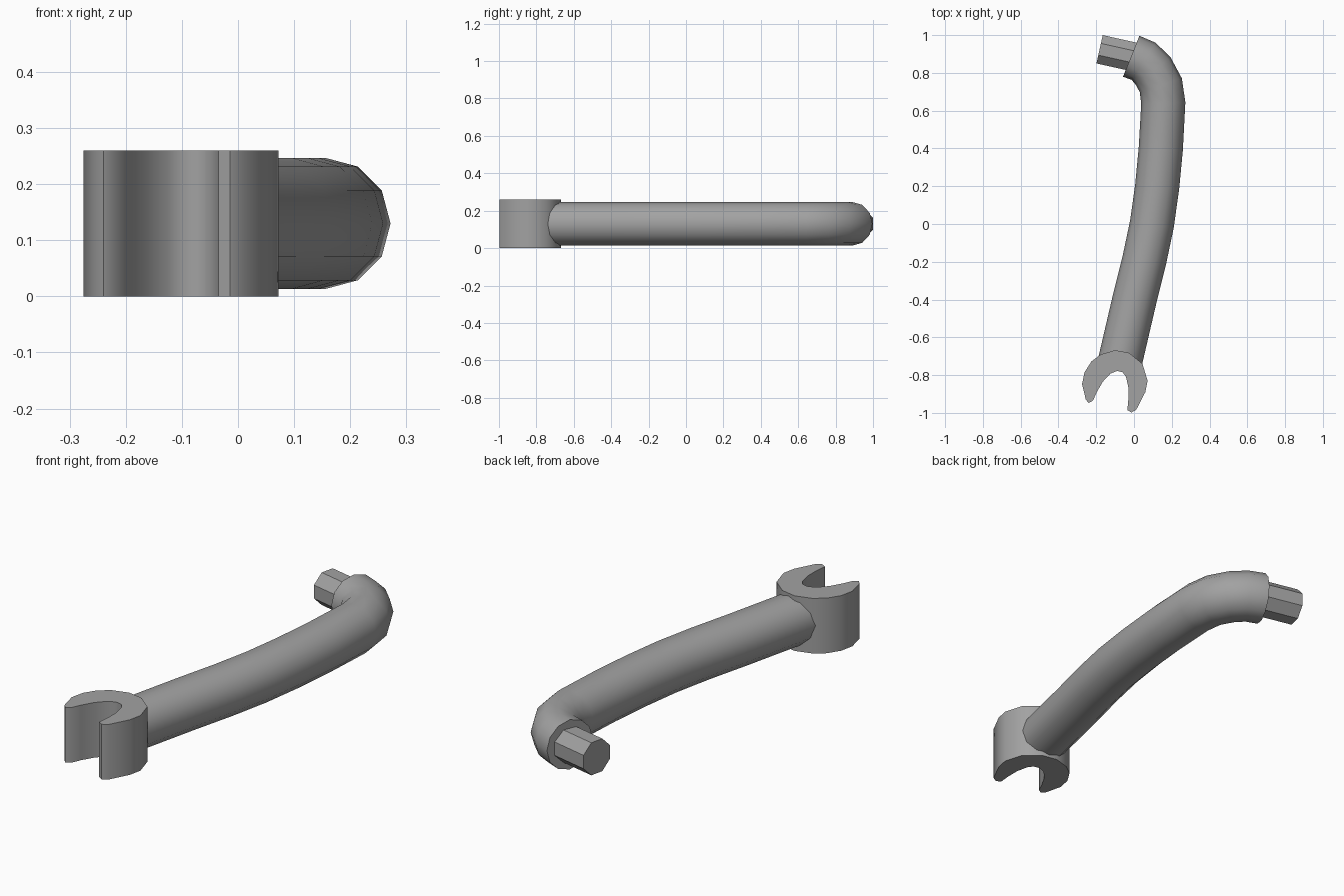
import bpy, bmesh, math
from mathutils import Vector

cube = bpy.data.objects.get("Cube")
if cube:
    bpy.data.objects.remove(cube, do_unlink=True)

grey = bpy.data.materials.new("light_grey")
grey.use_nodes = True
color = (0.36, 0.36, 0.36, 1)
grey.diffuse_color = color
grey.node_tree.nodes["Principled BSDF"].inputs["Base Color"].default_value = color

MID = 0.13  # height of the arm's centre line


def finish(name, bm, angle):
    bmesh.ops.recalc_face_normals(bm, faces=bm.faces)
    mesh = bpy.data.meshes.new(name)
    bm.to_mesh(mesh)
    bm.free()
    mesh.materials.append(grey)
    obj = bpy.data.objects.new(name, mesh)
    bpy.context.collection.objects.link(obj)
    bpy.ops.object.select_all(action="DESELECT")
    obj.select_set(True)
    bpy.context.view_layer.objects.active = obj
    if angle:
        bpy.ops.object.shade_smooth_by_angle(angle=math.radians(angle))
    return obj


def tube(name, path, radius, sides, turn=0, angle=0):
    """Sweep a regular polygon along a level path and cap both ends."""
    bm = bmesh.new()
    pts = [Vector((x, y, MID)) for x, y in path]
    rings = []
    for i, p in enumerate(pts):
        steps = []
        if i > 0:
            steps.append((p - pts[i - 1]).normalized())
        if i < len(pts) - 1:
            steps.append((pts[i + 1] - p).normalized())
        t = sum(steps, Vector()).normalized()
        side = Vector((t.y, -t.x, 0))
        ring = []
        for k in range(sides):
            a = 2 * math.pi * (k + turn) / sides
            ring.append(bm.verts.new(p + radius * (side * math.cos(a) + Vector((0, 0, math.sin(a))))))
        rings.append(ring)
    for a, b in zip(rings, rings[1:]):
        for k in range(sides):
            n = (k + 1) % sides
            bm.faces.new((a[k], a[n], b[n], b[k]))
    bm.faces.new(rings[0])
    bm.faces.new(rings[-1])
    return finish(name, bm, angle)


# Bent arm
arm_path = [(-0.08, -0.755), (0.005, -0.39), (0.055, -0.19), (0.095, 0.0), (0.123, 0.2),
            (0.142, 0.4), (0.155, 0.64), (0.142, 0.735), (0.1, 0.812), (0.05, 0.862), (-0.015, 0.888)]
tube("arm", arm_path, 0.117, 12, angle=40)

# Eight-sided shoulder peg
tube("shoulder_peg", [(0.02, 0.88), (-0.182, 0.925)], 0.083, 8, turn=0.5)

# Open gripping hand, extruded from its outline
outline = [(-0.275, -0.848), (-0.262, -0.785), (-0.225, -0.727), (-0.175, -0.69), (-0.1, -0.668),
           (-0.026, -0.682), (0.045, -0.74), (0.072, -0.83), (0.06, -0.89), (0.012, -0.983),
           (-0.014, -0.998), (-0.035, -0.985), (-0.03, -0.93), (-0.03, -0.865), (-0.042, -0.81),
           (-0.06, -0.785), (-0.09, -0.778), (-0.125, -0.792), (-0.165, -0.835),
           (-0.197, -0.89), (-0.217, -0.935), (-0.24, -0.947), (-0.255, -0.93)]
bm = bmesh.new()
base = bm.faces.new([bm.verts.new((x, y, 0)) for x, y in outline])
grown = bmesh.ops.extrude_face_region(bm, geom=[base], use_keep_orig=True)
top = [v for v in grown["geom"] if isinstance(v, bmesh.types.BMVert)]
bmesh.ops.translate(bm, verts=top, vec=(0, 0, 2 * MID))
finish("hand_clip", bm, 45)
